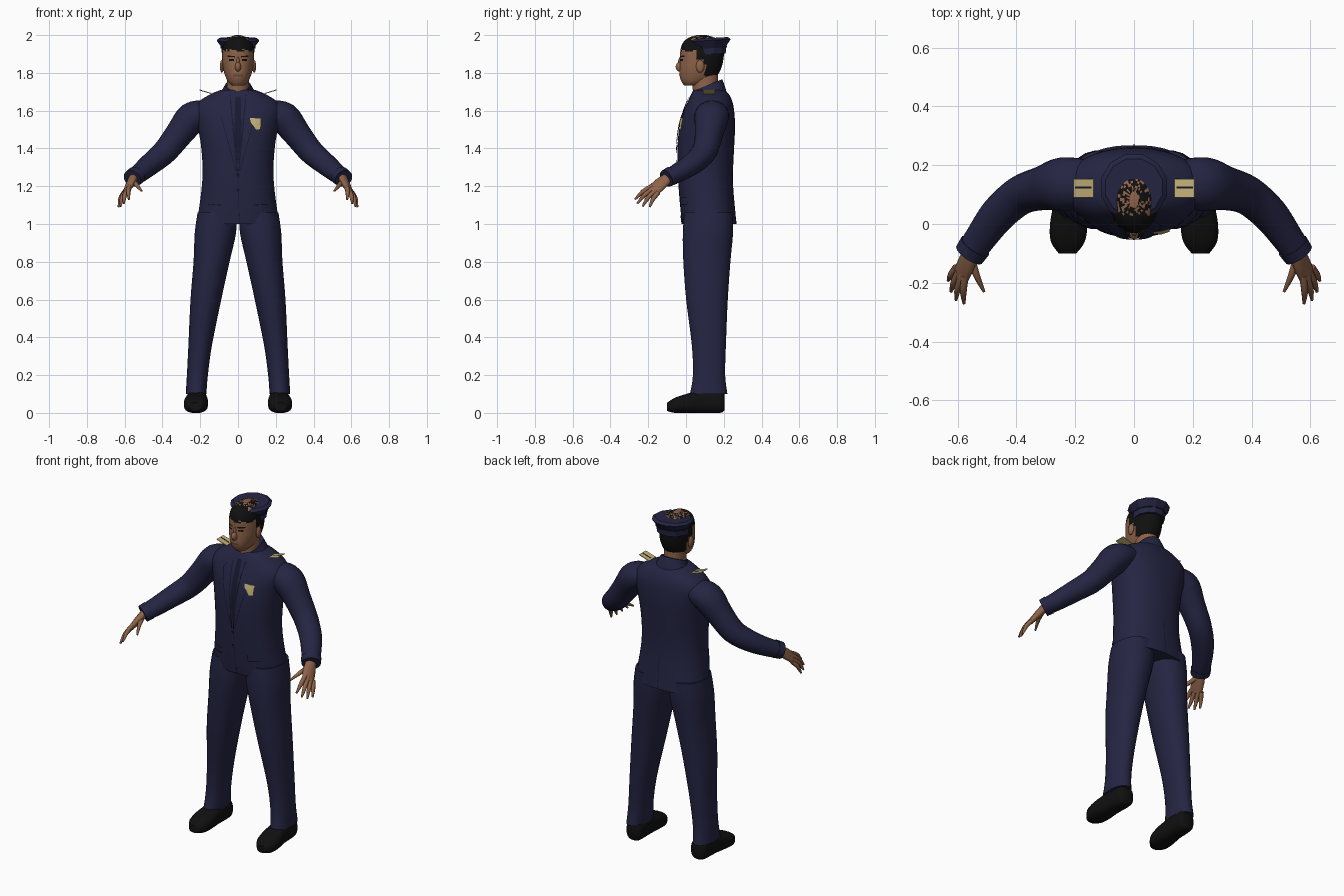
import bpy, bmesh, math, random
from mathutils import Vector, Matrix
from mathutils.bvhtree import BVHTree

random.seed(4)
if "Cube" in bpy.data.objects:
    bpy.data.objects.remove(bpy.data.objects["Cube"])

X, Y, Z = Vector((1, 0, 0)), Vector((0, 1, 0)), Vector((0, 0, 1))


def material(name, *rgb):
    mat = bpy.data.materials.new(name)
    mat.use_nodes = True
    mat.diffuse_color = (*rgb, 1)
    shader = mat.node_tree.nodes["Principled BSDF"]
    shader.inputs["Base Color"].default_value = (*rgb, 1)
    shader.inputs["Roughness"].default_value = 0.9
    return mat


navy = material("navy cloth", .018, .018, .056)
seam = material("dark navy seam", .009, .009, .03)
skin = material("brown skin", .27, .125, .066)
lip = material("dark skin", .15, .06, .035)
black = material("black", .005, .005, .005)
gold = material("gold", .56, .45, .19)


def finish(name, bm, mat, mirror=False, angle=50):
    """Turn a bmesh into an object, with a mirrored partner for paired parts."""
    mesh = bpy.data.meshes.new(name)
    bm.to_mesh(mesh)
    bm.free()
    mesh.materials.append(mat)
    mesh.shade_smooth()
    mesh.set_sharp_from_angle(angle=math.radians(angle))
    obj = bpy.data.objects.new(("left_" if mirror else "") + name, mesh)
    bpy.context.collection.objects.link(obj)
    if mirror:
        other = mesh.copy()
        other.transform(Matrix.Diagonal((-1, 1, 1, 1)))
        other.flip_normals()
        twin = bpy.data.objects.new("right_" + name, other)
        bpy.context.collection.objects.link(twin)
    return obj


def spline(rows, steps):
    """Catmull-Rom interpolation of rows of numbers."""
    rows = [Vector(r) for r in rows]
    out = []
    for i in range(len(rows) - 1):
        a, b, c = rows[max(i - 1, 0)], rows[i], rows[i + 1]
        d = rows[min(i + 2, len(rows) - 1)]
        for s in range(steps):
            t = s / steps
            out.append(b + (c - a) * t / 2 + (a * 2 - b * 5 + c * 4 - d) * t**2 / 2
                       + (b * 3 - a - c * 3 + d) * t**3 / 2)
    return out + [rows[-1]]


def loft(name, rings, mat, axis=None, ref=X, sides=24, power=2, steps=4,
         tilt=0, mirror=False, angle=50):
    """Skin a tube over rings of (x, y, z, radius along ref, other radius)."""
    bm = bmesh.new()
    rows = spline(rings, steps)
    loops = []
    for i, row in enumerate(rows):
        ahead, behind = rows[min(i + 1, len(rows) - 1)], rows[max(i - 1, 0)]
        t = axis or Vector((ahead - behind)[:3]).normalized()
        v = t.cross(ref).normalized()
        u = v.cross(t)
        loop = []
        for k in range(sides):
            a = math.tau * (k + .5) / sides
            c, s = math.cos(a), math.sin(a)
            c = math.copysign(abs(c) ** (2 / power), c)
            s = math.copysign(abs(s) ** (2 / power), s)
            p = Vector(row[:3]) + u * c * row[3] + v * s * row[4]
            p.z += tilt * (p.y - row[1])
            loop.append(bm.verts.new(p))
        loops.append(loop)
    for a, b in zip(loops, loops[1:]):
        for k in range(sides):
            j = (k + 1) % sides
            bm.faces.new((a[k], a[j], b[j], b[k]))
    bm.faces.new(loops[0])
    bm.faces.new(loops[-1])
    bmesh.ops.recalc_face_normals(bm, faces=bm.faces)
    return finish(name, bm, mat, mirror, angle)


def standing(rows):
    """Horizontal rings from (height, x, half width, front y, back y)."""
    return [(x, (f + b) / 2, z, w, (b - f) / 2) for z, x, w, f, b in rows]


def surface(obj):
    return BVHTree.FromPolygons([v.co for v in obj.data.vertices],
                                [p.vertices[:] for p in obj.data.polygons])


def drape(name, outline, target, mat, mirror=False, lift=.004, back=False):
    """Lay a flat (x, z) outline onto the front or back of a surface."""
    bm = bmesh.new()
    way = -1 if back else 1
    bm.faces.new([bm.verts.new((x, 0, z)) for x, z in outline])
    bmesh.ops.triangulate(bm, faces=bm.faces)
    bmesh.ops.subdivide_edges(bm, edges=bm.edges, cuts=5, use_grid_fill=True)
    for v in bm.verts:
        hit = target.ray_cast(Vector((v.co.x, -way, v.co.z)), Y * way)[0]
        v.co.y = (hit.y if hit else .05) - way * lift
    for f in bm.faces:
        f.normal_update()
        if f.normal.y * way > 0:
            f.normal_flip()
    return finish(name, bm, mat, mirror)


def strip(name, a, b, width, *args, **options):
    a, b = Vector(a), Vector(b)
    side = (b - a).orthogonal().normalized() * width / 2
    return drape(name, [a + side, b + side, b - side, a - side], *args, **options)


def ball(name, centre, size, mat, mirror=False):
    bm = bmesh.new()
    bmesh.ops.create_uvsphere(bm, u_segments=12, v_segments=8, radius=1,
                              matrix=Matrix.Translation(centre) @ Matrix.Diagonal((*size, 1)))
    return finish(name, bm, mat, mirror)


# Jacket body, collar and sleeves
jacket = loft("jacket", standing([
    (1.0, 0, .222, -.02, .268), (1.08, 0, .207, -.03, .26), (1.2, 0, .192, -.04, .25),
    (1.3, 0, .188, -.045, .25), (1.42, 0, .197, -.045, .256), (1.52, 0, .215, -.033, .26),
    (1.6, 0, .232, -.01, .255), (1.65, 0, .205, .01, .245), (1.69, 0, .14, .028, .225),
    (1.71, 0, .09, .04, .2)]), navy, axis=Z, power=2.3, sides=40)
loft("collar", standing([(1.66, 0, .115, .015, .215), (1.7, 0, .088, .03, .205),
                         (1.735, 0, .068, .035, .192)]), navy, axis=Z, tilt=.4)
loft("sleeve", [(.16, .14, 1.595, .06, .08), (.24, .135, 1.565, .083, .092),
                (.31, .122, 1.48, .074, .075), (.385, .098, 1.385, .066, .067),
                (.46, .035, 1.32, .058, .062), (.52, -.045, 1.27, .05, .054),
                (.558, -.1, 1.243, .044, .05)], navy, ref=Z, mirror=True)
loft("cuff", [(.54, -.075, 1.256, .05, .056), (.56, -.104, 1.241, .047, .053)],
     navy, ref=Z, steps=1, mirror=True)

# Trousers
loft("trouser_leg", standing([
    (1.06, .11, .105, -.01, .25), (.95, .12, .11, -.018, .25), (.8, .14, .096, -.015, .236),
    (.6, .17, .082, 0, .222), (.36, .2, .063, .03, .212), (.2, .215, .056, .036, .208),
    (.1, .222, .055, .02, .22)]), navy, axis=Z, power=2.2, mirror=True)

# Shoes, from heel to toe
loft("shoe", [(.215, .205, .055, .035, .04), (.215, .18, .06, .05, .06),
              (.218, .08, .06, .055, .06), (.222, 0, .05, .064, .05),
              (.225, -.06, .04, .058, .04), (.226, -.1, .032, .03, .022)],
     black, axis=Y, power=2.6, mirror=True)

# Hands: palm, four fingers and thumb
across = Vector((.04, .05, -.04))
loft("palm", [(.55, -.085, 1.252, .028, .024), (.57, -.135, 1.212, .038, .021),
              (.592, -.182, 1.17, .037, .013)], skin, ref=across, sides=14, mirror=True)
fingers = {"index_finger": ((.575, -.192, 1.19), (.578, -.27, 1.13)),
           "middle_finger": ((.588, -.185, 1.175), (.605, -.258, 1.108)),
           "ring_finger": ((.6, -.172, 1.163), (.622, -.23, 1.093)),
           "little_finger": ((.609, -.155, 1.153), (.632, -.192, 1.09)),
           "thumb": ((.55, -.12, 1.22), (.51, -.23, 1.175))}
for name, (root, tip) in fingers.items():
    root, tip = Vector(root), Vector(tip)
    root -= (tip - root) * .2
    bend = (root + tip) / 2 + Vector((.004, -.004, .006))
    rings = [(*p, r, r) for p, r in ((root, .013), (bend, .012), (tip, .005))]
    loft(name, rings, skin, ref=across, sides=8, mirror=True)

# Neck and head, with the hair painted by height and depth
loft("neck", standing([(1.65, 0, .066, .035, .18), (1.72, 0, .06, .035, .172),
                       (1.8, 0, .06, .03, .17)]), skin, axis=Z)
head = loft("head", standing([
    (1.732, 0, .03, -.008, .06), (1.75, 0, .05, -.022, .11), (1.78, 0, .066, -.033, .16),
    (1.82, 0, .078, -.034, .185), (1.87, 0, .084, -.031, .198), (1.92, 0, .083, -.03, .2),
    (1.96, 0, .074, -.016, .185), (1.985, 0, .053, .012, .155), (2, 0, .015, .055, .11)]),
    skin, axis=Z, sides=40, steps=6, power=2.15)
head.data.materials.append(black)
for face in head.data.polygons:
    x, y, z = face.center
    hair = (z > 1.918 + random.uniform(-.008, .012) or (y > .1 and z > 1.775)
            or (y > .05 and z > 1.87))
    bald = z > 1.965 and abs(x) < .055 and y > .03 and random.random() < .35
    face.material_index = int(hair and not bald)
ball("ear", (.085, .075, 1.835), (.011, .022, .034), skin, mirror=True)
ball("nose", (0, -.032, 1.832), (.016, .023, .026), skin)
ball("nose_bridge", (0, -.028, 1.855), (.009, .014, .03), skin)

# Face details
face_front = surface(head)
strip("eye", (.02, 1.868), (.048, 1.868), .009, face_front, black, mirror=True, lift=.002)
strip("eyebrow", (.016, 1.886), (.056, 1.888), .007, face_front, black, mirror=True, lift=.002)
strip("mouth", (-.026, 1.786), (.026, 1.786), .009, face_front, lip, lift=.002)

# Peakless cap set on the back of the head
loft("cap", [(0, .125, 1.898, .088, .088), (0, .125, 1.938, .092, .092),
             (0, .125, 1.972, .116, .116), (0, .125, 1.984, .1, .1)],
     navy, axis=Z, sides=12, steps=1, tilt=.06, angle=20)
loft("cap_band", [(0, .125, 1.93, .0945, .0945), (0, .125, 1.938, .0965, .0965)],
     seam, axis=Z, sides=12, steps=1, tilt=.06, angle=20)

# Jacket front: lapels, tie, seams, pockets and buttons
cloth = surface(jacket)
drape("lapel", [(.045, 1.69), (.095, 1.61), (.07, 1.59), (.085, 1.565), (.004, 1.28),
                (.022, 1.5)], cloth, navy, mirror=True, lift=.007)
strip("lapel_edge", (.04, 1.66), (.005, 1.28), .006, cloth, seam, mirror=True, lift=.008)
strip("lapel_fold", (.088, 1.565), (.01, 1.28), .004, cloth, seam, mirror=True)
drape("tie", [(-.014, 1.675), (.014, 1.675), (.02, 1.45), (0, 1.31), (-.02, 1.45)],
      cloth, seam)
strip("front_seam", (0, 1.28), (.006, 1.0), .004, cloth, seam)
strip("pocket_flap", (.085, 1.12), (.16, 1.125), .035, cloth, navy, mirror=True, lift=.007)
strip("pocket_seam", (.085, 1.1), (.16, 1.105), .004, cloth, seam, mirror=True, lift=.008)
for i, height in enumerate((1.26, 1.18)):
    ring = [math.tau * k / 8 for k in range(8)]
    drape(f"button_{i}", [(.008 * math.cos(a), height + .008 * math.sin(a)) for a in ring],
          cloth, seam, lift=.008)
strip("back_vent", (0, 1.001), (0, 1.2), .005, cloth, seam, back=True)

# Badge on the left chest
drape("badge", [(.063, 1.56), (.122, 1.56), (.116, 1.53), (.12, 1.5), (.095, 1.497),
                (.09, 1.522), (.068, 1.538)], cloth, gold, lift=.009)


# Shoulder boards with a dark slot
def board(name, x0, x1, y0, y1, lift, mat):
    bm = bmesh.new()
    bmesh.ops.create_cube(bm, size=1)
    for v in bm.verts:
        v.co.x = x1 if v.co.x > 0 else x0
        v.co.y = y1 if v.co.y > 0 else y0
        v.co.z = 1.69 + (v.co.x - .14) * .3 + lift + v.co.z * .004
    finish(name, bm, mat, mirror=True, angle=30)


board("shoulder_board", .138, .205, .09, .153, 0, gold)
board("shoulder_board_slot", .145, .2, .121, .128, .001, seam)
